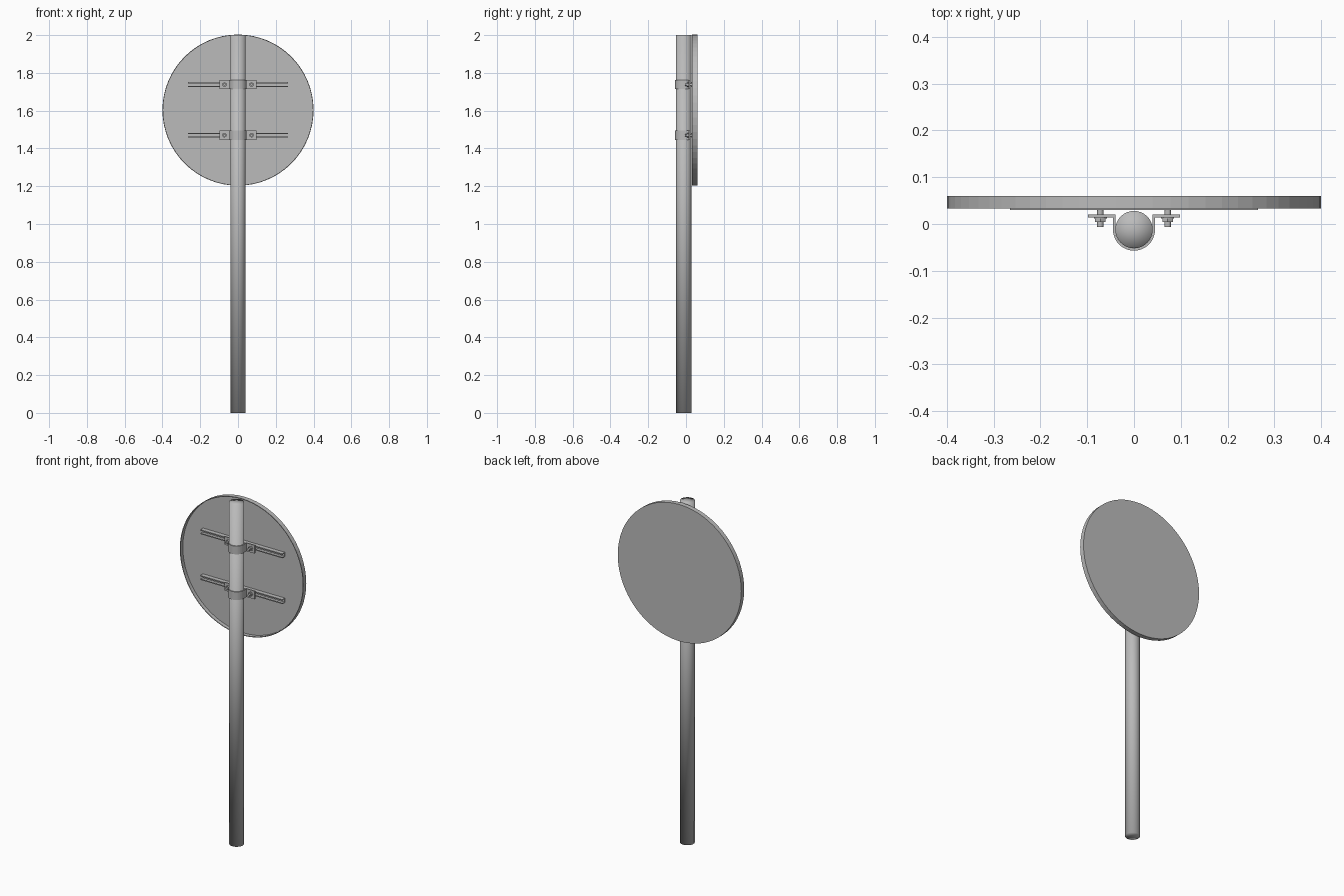
import bpy, bmesh, math
from mathutils import Matrix

cube = bpy.data.objects.get("Cube")
if cube:
    bpy.data.objects.remove(cube, do_unlink=True)

metal = bpy.data.materials.new("galvanised grey")
metal.use_nodes = True
grey = (0.5, 0.5, 0.5, 1)
metal.diffuse_color = grey
metal.node_tree.nodes["Principled BSDF"].inputs["Base Color"].default_value = grey

POLE_Y = -0.012
POLE_R = 0.04


def finish(name, bm, smooth=False):
    bmesh.ops.recalc_face_normals(bm, faces=bm.faces)
    for f in bm.faces:
        f.smooth = smooth
    mesh = bpy.data.meshes.new(name)
    bm.to_mesh(mesh)
    bm.free()
    mesh.materials.append(metal)
    obj = bpy.data.objects.new(name, mesh)
    bpy.context.scene.collection.objects.link(obj)
    return obj


def extrude_profile(name, points, axis, start, length):
    """Close a 2D outline and extrude it along x (outline in y,z) or z (outline in x,y)."""
    bm = bmesh.new()
    if axis == "x":
        verts = [bm.verts.new((start, a, b)) for a, b in points]
        move = (length, 0, 0)
    else:
        verts = [bm.verts.new((a, b, start)) for a, b in points]
        move = (0, 0, length)
    face = bm.faces.new(verts)
    out = bmesh.ops.extrude_face_region(bm, geom=[face])
    new = [v for v in out["geom"] if isinstance(v, bmesh.types.BMVert)]
    bmesh.ops.translate(bm, verts=new, vec=move)
    if face.is_valid and len(face.edges[0].link_faces) < 2:
        bm.faces.new(verts)
    return finish(name, bm)


def rod_y(name, x, z, r, y0, y1, sides, smooth=False):
    bm = bmesh.new()
    turn = Matrix.Translation((x, (y0 + y1) / 2, z)) @ Matrix.Rotation(math.pi / 2, 4, "X")
    bmesh.ops.create_cone(bm, cap_ends=True, segments=sides, radius1=r, radius2=r,
                          depth=y1 - y0, matrix=turn)
    return finish(name, bm, smooth)


# Pole, softly shaded over its fan caps
bm = bmesh.new()
bmesh.ops.create_cone(bm, cap_ends=True, cap_tris=True, segments=32, radius1=POLE_R,
                      radius2=POLE_R, depth=2, matrix=Matrix.Translation((0, POLE_Y, 1)))
finish("pole", bm, True)

# Round sign: a shallow pan, open towards the pole
bm = bmesh.new()
rings = []
for r, y in ((0.4, 0.06), (0.4, 0.033), (0.396, 0.033), (0.396, 0.055)):
    rings.append([bm.verts.new((r * math.cos(k * math.tau / 64), y,
                                1.603 + r * math.sin(k * math.tau / 64))) for k in range(64)])
for a, b in zip(rings, rings[1:]):
    for k in range(64):
        n = (k + 1) % 64
        bm.faces.new((a[k], a[n], b[n], b[k]))
bm.faces.new(rings[0])
bm.faces.new(rings[-1])
finish("sign_panel", bm)

# Half outline of the clamp strap: bolt flange, bend, then round the pole
t = 0.005
outer, inner = POLE_R + t, POLE_R
arc = [math.pi * k / 20 for k in range(21)]
strap = [(0.098, 0.020), (0.098, 0.014), (outer, 0.014)]
strap += [(outer * math.cos(a), POLE_Y - outer * math.sin(a)) for a in arc]
strap += [(-outer, 0.014), (-0.098, 0.014), (-0.098, 0.020), (-inner, 0.020)]
strap += [(inner * math.cos(a), POLE_Y - inner * math.sin(a)) for a in reversed(arc)]
strap += [(inner, 0.020)]

for label, z in (("upper", 1.738), ("lower", 1.470)):
    # Slotted channel rail
    h, lip, w = 0.013, 0.006, 0.003
    half = [(0.055, h), (0.030, h), (0.030, h - lip), (0.030 + w, h - lip),
            (0.030 + w, h - w), (0.055 - w, h - w)]
    rail = [(y, z + d) for y, d in half] + [(y, z - d) for y, d in reversed(half)]
    extrude_profile(label + "_rail", rail, "x", -0.265, 0.53)

    extrude_profile(label + "_clamp", strap, "z", z - 0.024, 0.048)

    # Bolts with washers and hexagonal nuts
    for side, x in (("left", 0.072), ("right", -0.072)):
        tag = label + "_" + side
        rod_y(tag + "_bolt", x, z, 0.007, -0.006, 0.045, 16)
        rod_y(tag + "_nut", x, z, 0.013, 0.004, 0.012, 6)
        rod_y(tag + "_washer", x, z, 0.014, 0.012, 0.014, 20)
